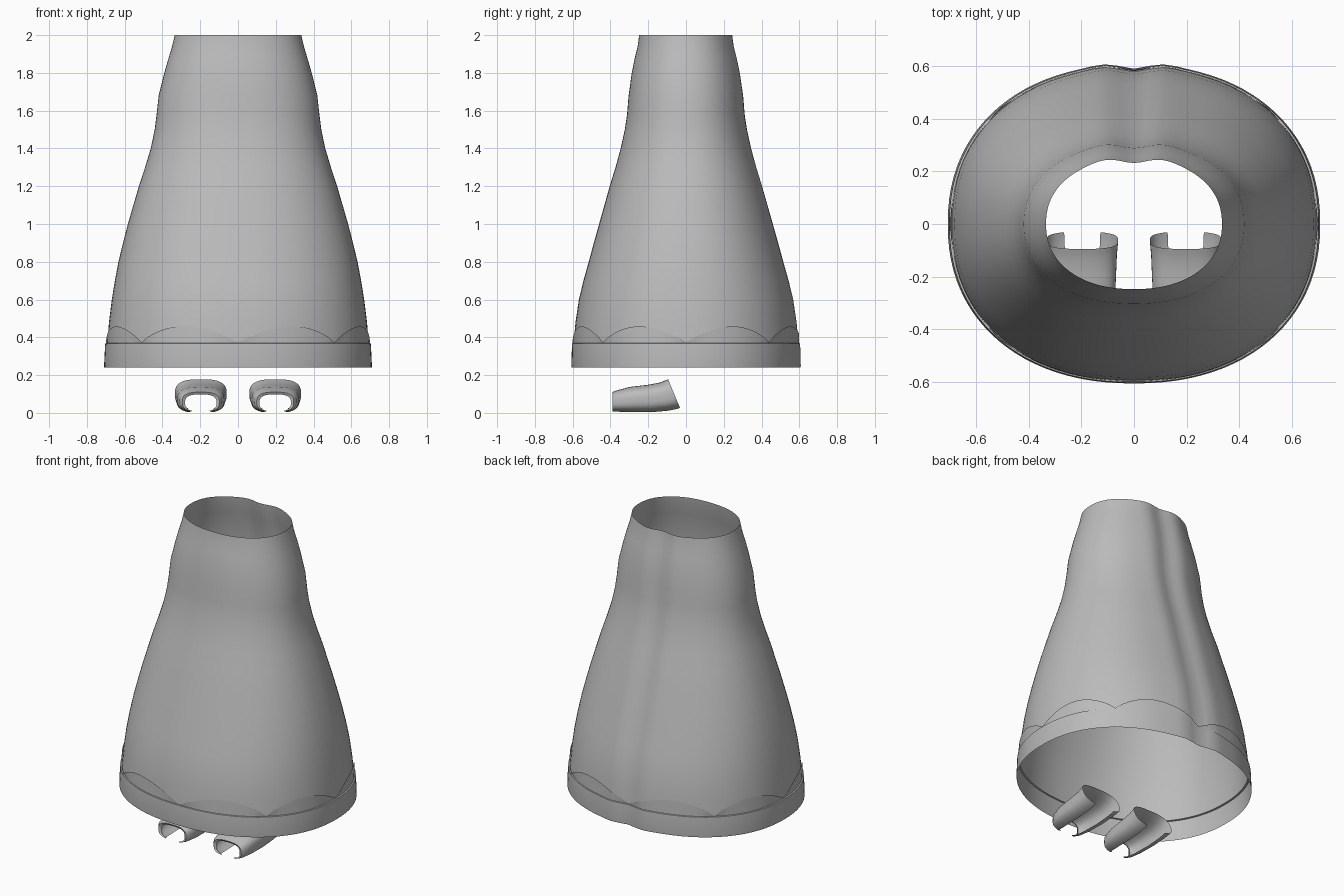
import bpy, bmesh, math
from math import sin, cos, pi

if "Cube" in bpy.data.objects:
    bpy.data.objects.remove(bpy.data.objects["Cube"])

grey = bpy.data.materials.new("cloth grey")
grey.diffuse_color = (0.5, 0.5, 0.5, 1)
grey.use_nodes = True
grey.node_tree.nodes["Principled BSDF"].inputs["Base Color"].default_value = grey.diffuse_color
N = 96


def make_object(name, rows, closed):
    """Skin a grid of point rows into a smooth surface."""
    bm = bmesh.new()
    grid = [[bm.verts.new(p) for p in row] for row in rows]
    for a, b in zip(grid, grid[1:]):
        n = len(a)
        for i in range(n if closed else n - 1):
            j = (i + 1) % n
            bm.faces.new((a[i], a[j], b[j], b[i]))
    me = bpy.data.meshes.new(name)
    bm.to_mesh(me)
    bm.free()
    me.materials.append(grey)
    ob = bpy.data.objects.new(name, me)
    bpy.context.collection.objects.link(ob)
    bpy.ops.object.select_all(action='DESELECT')
    ob.select_set(True)
    bpy.context.view_layer.objects.active = ob
    bpy.ops.object.shade_smooth_by_angle(angle=math.radians(35))
    return ob


def power(v, e):
    return math.copysign(abs(v) ** e, v)


def ring_point(t, rx, ry, z):
    """Rounded oval with a shallow pleat in the middle of the back."""
    x, y = rx * power(cos(t), 2 / 2.2), ry * power(sin(t), 2 / 2.2)
    if y > 0:
        y -= 0.016 * math.exp(-(x / 0.06) ** 2) - 0.006 * math.exp(-((abs(x) - 0.12) / 0.06) ** 2)
    return x, y, z


def ring(rx, ry, z):
    return [ring_point(2 * pi * i / N, rx, ry, z) for i in range(N)]


# Skirt body: height, half width, half depth
skirt = [(0.37, .692, .595), (0.48, .683, .585), (0.6, .668, .567), (0.7, .652, .543),
         (0.8, .633, .515), (0.9, .609, .488), (1.0, .583, .46), (1.1, .554, .432),
         (1.2, .525, .404), (1.3, .492, .373), (1.4, .462, .346), (1.5, .441, .324),
         (1.58, .431, .312), (1.68, .42, .304), (1.8, .39, .287), (1.88, .367, .271),
         (1.94, .349, .256), (2.0, .335, .248)]
make_object("skirt", [ring(rx, ry, z) for z, rx, ry in skirt], True)

# Hem band with a small ledge against the skirt
hem = [(.37, .692, .595), (.368, .703, .603), (.355, .704, .604), (.25, .709, .607), (.24, .708, .606)]
make_object("hem", [ring(rx, ry, z) for z, rx, ry in hem], True)

# Scalloped trim rising out of the hem, leaning slightly outward
rows = []
for k in range(4):
    f = k / 3
    row = []
    for i in range(N):
        t = 2 * pi * i / N
        h = 0.003 + 0.085 * abs(sin(4 * t)) ** 0.8
        z = 0.37 + h * f
        row.append(ring_point(t, .695 - .09 * h * f + .005 * f, .598 - .09 * h * f + .004 * f, z))
    rows.append(row)
make_object("scallop_trim", rows, True)

# Shoes: open-bottomed shells; y at top, y at bottom, half width, top, bottom
shoe = [(-.382, -.382, .083, .098, .012), (-.39, -.39, .098, .11, .01), (-.37, -.37, .112, .118, .008),
        (-.3, -.3, .124, .137, .004), (-.2, -.18, .129, .149, .004), (-.14, -.09, .132, .16, .012),
        (-.11, -.05, .135, .172, .02), (-.095, -.03, .137, .178, .026)]
for side, label in ((-1, "left"), (1, "right")):
    rows = []
    for yt, yb, hw, zt, zb in shoe:
        row = []
        for i in range(41):
            t = math.radians(-68 + 316 * i / 40)
            x = hw * power(cos(t), 0.7)
            s = (power(sin(t), 0.7) + 1) / 2
            row.append((side * 0.197 + x, yb + (yt - yb) * s, zb + (zt - zb) * s - 0.004 * (1 - s)))
        rows.append(row)
    make_object(label + "_shoe", rows, False)
